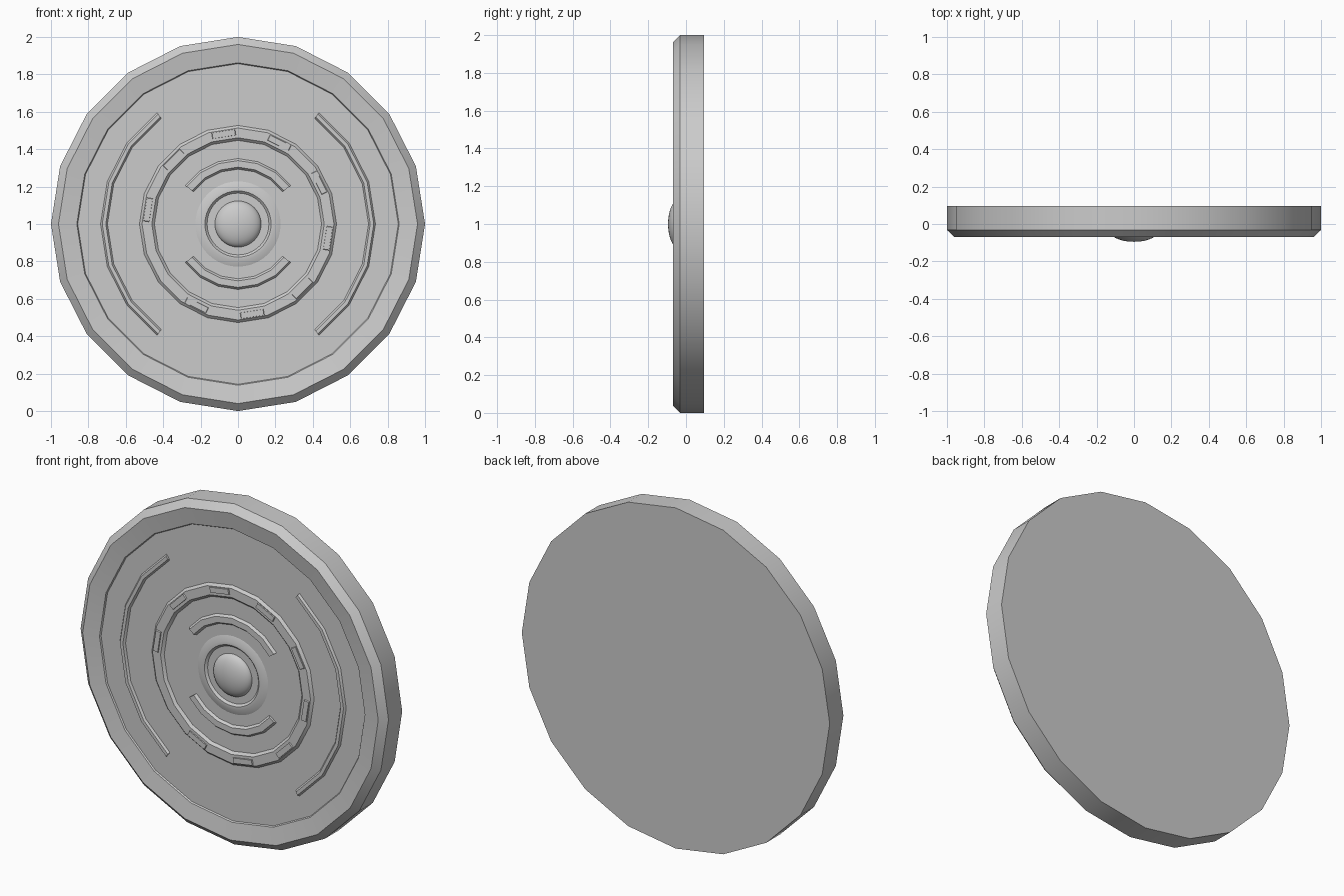
import bpy, bmesh, math

if "Cube" in bpy.data.objects:
    bpy.data.objects.remove(bpy.data.objects["Cube"])


def finish(name, bm, smooth=30):
    bmesh.ops.remove_doubles(bm, verts=bm.verts, dist=1e-5)
    bmesh.ops.recalc_face_normals(bm, faces=bm.faces)
    me = bpy.data.meshes.new(name)
    bm.to_mesh(me)
    bm.free()
    ob = bpy.data.objects.new(name, me)
    bpy.context.collection.objects.link(ob)
    bpy.ops.object.select_all(action='DESELECT')
    ob.select_set(True)
    bpy.context.view_layer.objects.active = ob
    bpy.ops.object.shade_smooth_by_angle(angle=math.radians(smooth))
    return ob


def sweep(name, profile, steps, start=0, end=360, closed=False, cap=True):
    """Turn an (r, y) profile about the y axis through z = 1."""
    full = end - start == 360
    bm = bmesh.new()
    rows = []
    for i in range(steps if full else steps + 1):
        a = math.radians(start + (end - start) * i / steps)
        rows.append([bm.verts.new((r * math.cos(a), y, 1 + r * math.sin(a)))
                     for r, y in profile])
    n = len(profile)
    for i in range(steps):
        p, q = rows[i], rows[(i + 1) % len(rows)]
        for j in range(n if closed else n - 1):
            k = (j + 1) % n
            bm.faces.new((p[j], p[k], q[k], q[j]))
    if full and not closed and cap:
        bm.faces.new([row[0] for row in rows])
        bm.faces.new([row[-1] for row in rows])
    if not full:
        bm.faces.new(rows[0])
        bm.faces.new(rows[-1])
    return finish(name, bm)


FLOOR = -0.046


def ridge(r0, r1, bevel, top):
    return [(r0, FLOOR + 0.01), (r0, FLOOR), (r0 + bevel, top),
            (r1 - bevel, top), (r1, FLOOR), (r1, FLOOR + 0.01)]


# Twenty-sided disc with bevelled rim and shallow dished front
sweep("disc_body", [(1, 0.095), (1, -0.032), (0.96, -0.07), (0.862, -0.054),
                    (0.857, FLOOR)][::-1], 20)

# Long arcs left and right, short arcs above and below the centre
for side, turn in (("right", 0), ("left", 180)):
    sweep(side + "_arc", ridge(0.698, 0.735, 0.009, -0.058), 6,
          turn - 54, turn + 54, closed=True)
for side, turn in (("upper", 90), ("lower", 270)):
    sweep(side + "_arc", ridge(0.293, 0.35, 0.011, -0.06), 6,
          turn - 54, turn + 54, closed=True)

# Raised middle ring
sweep("middle_ring", ridge(0.447, 0.527, 0.014, -0.06), 20, closed=True)

# Nine small blocks on the ring, one position left empty
for i in range(10):
    if i == 7:
        continue
    a = math.radians(99 - 36 * i)
    bm = bmesh.new()
    bmesh.ops.create_cube(bm, size=1)
    for v in bm.verts:
        f = 0.9 if v.co.y < 0 else 1
        t, y, r = v.co.x * 0.135 * f, -0.058 + v.co.y * 0.018, 0.487 + v.co.z * 0.034 * f
        v.co = (r * math.cos(a) - t * math.sin(a), y,
                1 + r * math.sin(a) + t * math.cos(a))
    finish("ring_block_%d" % i, bm)

# Round collar about the centre
sweep("centre_collar", [(0.165, FLOOR + 0.01), (0.165, FLOOR), (0.177, -0.058),
                        (0.195, -0.058), (0.228, FLOOR), (0.228, FLOOR + 0.01)],
      40, closed=True)

# Smooth flattened dome
dome = [(0.124 * math.cos(math.radians(t)), FLOOR + 0.003 - 0.052 * math.sin(math.radians(t)))
        for t in range(0, 91, 9)]
sweep("centre_dome", dome, 40, cap=False)
